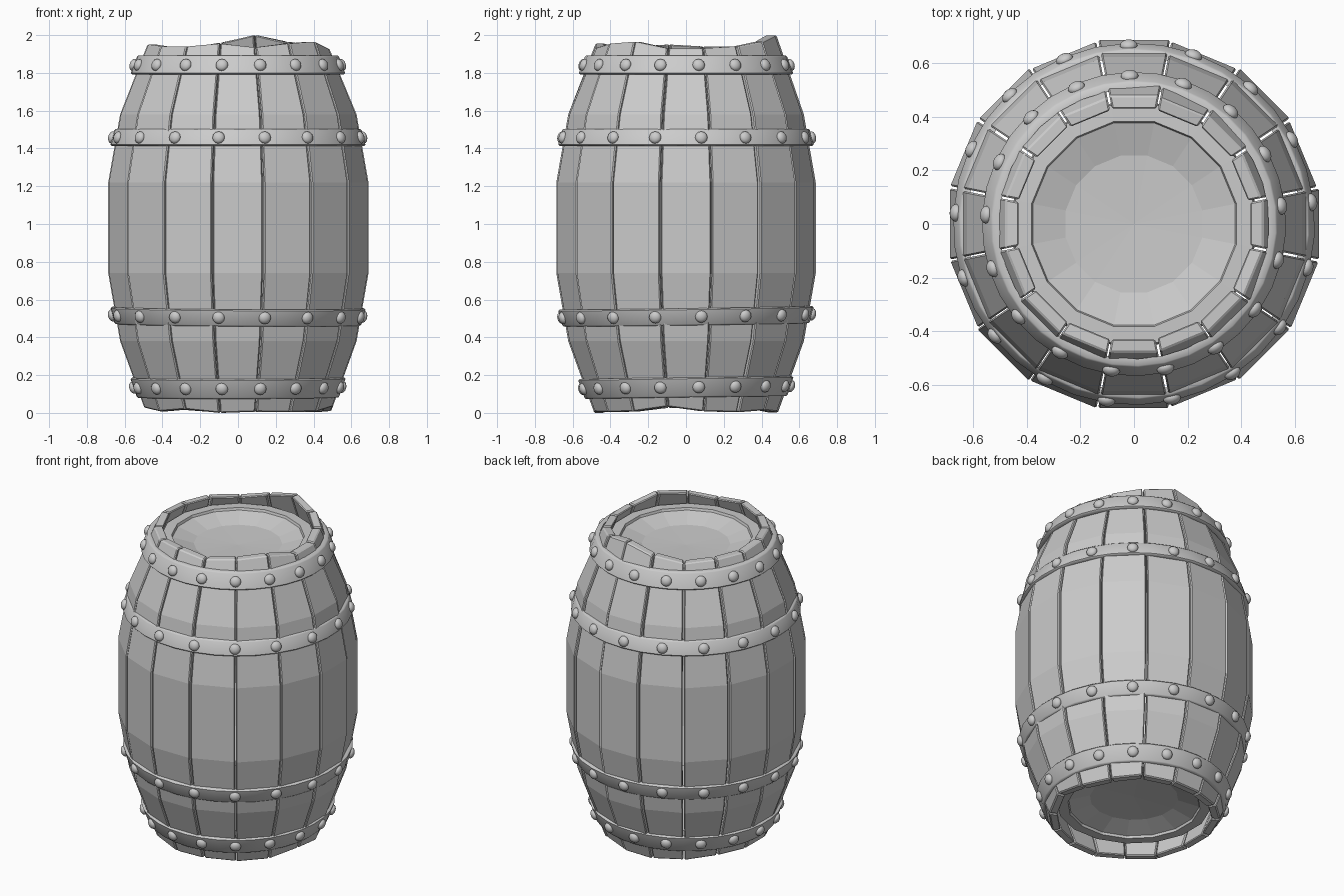
import bpy, bmesh, math, random
from mathutils import Vector, Matrix

if "Cube" in bpy.data.objects:
    bpy.data.objects.remove(bpy.data.objects["Cube"])

random.seed(4)
N = 16                       # staves
RIVETS = 17                  # rivets per hoop
THICK = 0.05
PROFILE = [(0.0, .487), (.38, .625), (.74, .688), (1.22, .688), (1.58, .625), (1.96, .480)]
TOPS = [1.93, 1.94, 1.965, 2.0, 1.96, 1.93, 1.94, 1.94, 1.95, 1.94, 1.94, 1.955, 1.935, 1.955, 1.965, 1.93]
BOTS = [random.uniform(0, .035) for _ in range(N)]
BOTS[11] = 0.0


def finish(name, bm, smooth=None):
    bmesh.ops.recalc_face_normals(bm, faces=bm.faces[:])
    me = bpy.data.meshes.new(name)
    bm.to_mesh(me)
    bm.free()
    ob = bpy.data.objects.new(name, me)
    bpy.context.collection.objects.link(ob)
    if smooth:
        bpy.ops.object.select_all(action='DESELECT')
        ob.select_set(True)
        bpy.context.view_layer.objects.active = ob
        bpy.ops.object.shade_smooth_by_angle(angle=math.radians(smooth))
    return ob


def lathe(bm, loop, segs, phase=0.0):
    """Revolve a closed (r, z) loop around z."""
    rings = []
    for i in range(segs):
        a = phase + math.tau * i / segs
        rings.append([bm.verts.new((r * math.cos(a), r * math.sin(a), z)) for r, z in loop])
    for i in range(segs):
        p, q = rings[i], rings[(i + 1) % segs]
        for j in range(len(loop)):
            k = (j + 1) % len(loop)
            bm.faces.new((p[j], q[j], q[k], p[k]))


# Staves: bent planks with uneven ends and narrow gaps
for i in range(N):
    bm = bmesh.new()
    mid = math.tau * i / N
    half = math.tan(math.pi / N)
    push = random.uniform(-.007, .005)
    rot = Matrix.Rotation(mid, 3, 'Z')
    gaps = [random.uniform(.001, .006) for _ in range(2)]
    rings = []
    for j, (z, r) in enumerate(PROFILE):
        ring = []
        for depth, side in ((0, -1), (0, 1), (THICK, 1), (THICK, -1)):
            c = (i - 1) % N if side < 0 else i
            zz = BOTS[c] if j == 0 else TOPS[c] if j == len(PROFILE) - 1 else z
            rr = r + push - depth
            if j == 0:
                rr += .36 * zz
            w = rr * half - gaps[side > 0]
            ring.append(bm.verts.new(rot @ Vector((rr, side * w, zz))))
        rings.append(ring)
    for a, b in zip(rings, rings[1:]):
        for k in range(4):
            m = (k + 1) % 4
            bm.faces.new((a[k], a[m], b[m], b[k]))
    bm.faces.new(rings[0])
    bm.faces.new(rings[-1])
    ob = finish(f"stave_{i + 1}", bm)
    bev = ob.modifiers.new("worn_edges", 'BEVEL')
    bev.width, bev.segments, bev.limit_method = .006, 1, 'ANGLE'
    bev.angle_limit = math.radians(40)

# Hoops with rivets: name, centre z, height, lower radius, upper radius, tilts
HOOPS = [("top_hoop", 1.842, .10, .568, .536, 0, 0),
         ("upper_hoop", 1.458, .09, .676, .656, 0, 0),
         ("lower_hoop", .512, .09, .656, .676, .014, .006),
         ("bottom_hoop", .134, .105, .538, .570, .014, -.002)]
for name, zc, h, r0, r1, tx, ty in HOOPS:
    tilt = Matrix.Translation((0, 0, zc)) @ Matrix.Rotation(tx, 4, 'X') @ Matrix.Rotation(ty, 4, 'Y')
    phase = math.radians(7)
    t, b = .032, .007
    bm = bmesh.new()
    lathe(bm, [(r0 - t, -h / 2), (r0 - b, -h / 2), (r0, -h / 2 + b),
               (r1, h / 2 - b), (r1 - b, h / 2), (r1 - t, h / 2)], RIVETS * 2, phase)
    bmesh.ops.transform(bm, matrix=tilt, verts=bm.verts[:])
    finish(name, bm, 50)

    bm = bmesh.new()
    slope = math.atan2(r0 - r1, h)
    for k in range(RIVETS):
        m = (tilt @ Matrix.Rotation(phase + math.tau * k / RIVETS, 4, 'Z')
             @ Matrix.Translation(((r0 + r1) / 2 + .001, 0, 0))
             @ Matrix.Rotation(math.pi / 2 - slope, 4, 'Y')
             @ Matrix.Diagonal((.033, .033, .022, 1)))
        bmesh.ops.create_uvsphere(bm, u_segments=12, v_segments=8, radius=1, matrix=m)
    finish(name + "_rivets", bm, 60)

# Barrel heads: shallow dished discs recessed at each end
for name, z, s in (("top_head", 1.885, 1), ("bottom_head", .095, -1)):
    bm = bmesh.new()
    lathe(bm, [(.0001, z - .06 * s), (.26, z - .052 * s), (.385, z - .015 * s), (.39, z),
               (.452, z - .002 * s), (.458, z - .09 * s), (.0001, z - .09 * s)], N, math.pi / N)
    bmesh.ops.remove_doubles(bm, verts=bm.verts[:], dist=.001)
    finish(name, bm)
